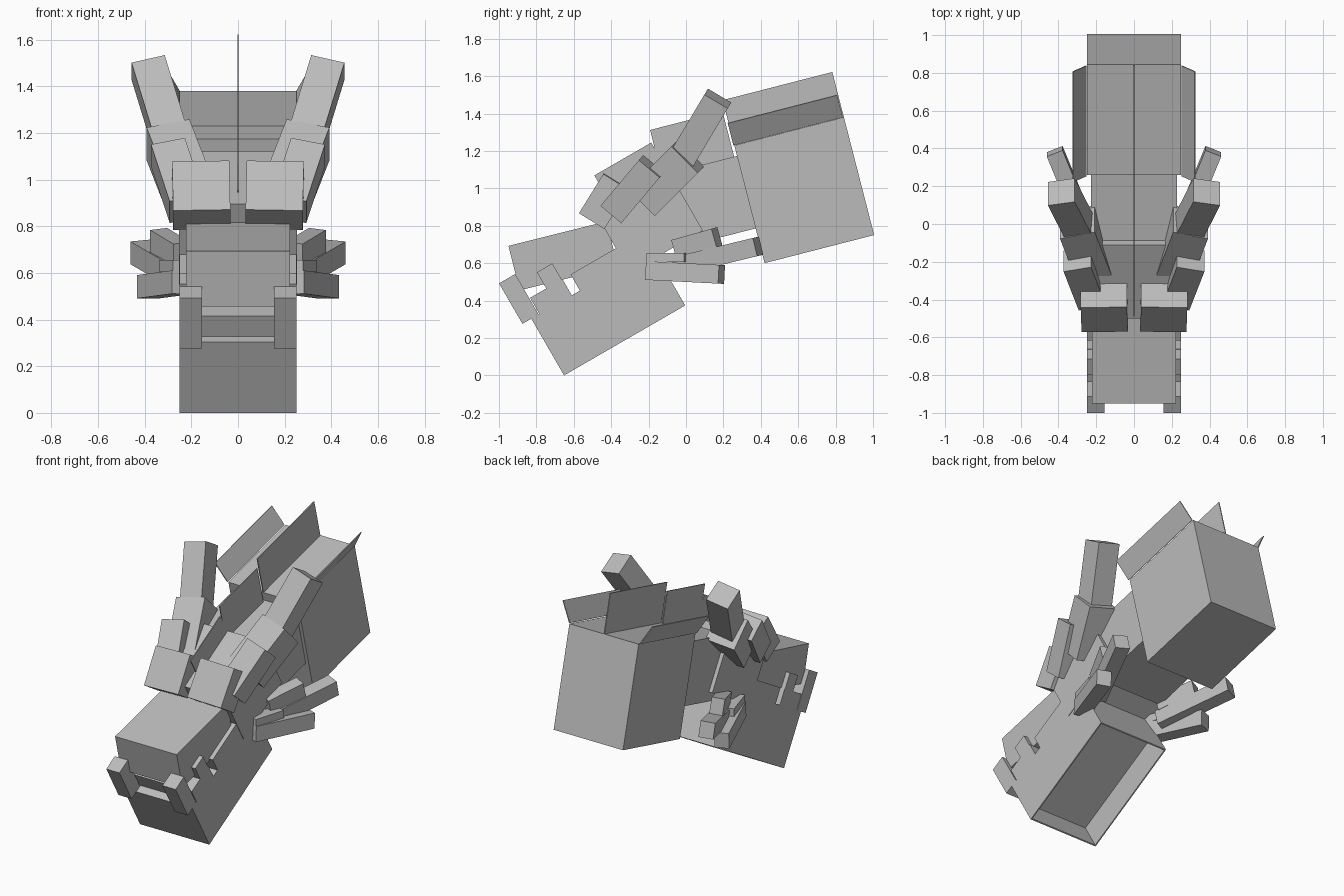
import bpy
import bmesh
from math import cos, sin, radians
from mathutils import Vector, Matrix

if "Cube" in bpy.data.objects:
    bpy.data.objects.remove(bpy.data.objects["Cube"], do_unlink=True)

grey = bpy.data.materials.new("plain grey")
grey.use_nodes = True
COLOUR = (0.5, 0.5, 0.5, 1)
grey.diffuse_color = COLOUR
grey.node_tree.nodes["Principled BSDF"].inputs["Base Color"].default_value = COLOUR


def block(name, centre, axes, size):
    """Flat-faced box with its own three unit axes."""
    bm = bmesh.new()
    bmesh.ops.create_cube(bm, size=1)
    for v in bm.verts:
        v.co = Vector(centre) + sum((a * s * c for a, s, c in zip(axes, size, v.co)), Vector())
    bmesh.ops.recalc_face_normals(bm, faces=bm.faces)
    mesh = bpy.data.meshes.new(name)
    bm.to_mesh(mesh)
    bm.free()
    mesh.materials.append(grey)
    obj = bpy.data.objects.new(name, mesh)
    bpy.context.collection.objects.link(obj)
    return obj


def tilted(name, frame, x, u, h):
    """Box given by ranges across, along and above a pitched frame."""
    (oy, oz), angle = frame
    a = radians(angle)
    along, up = Vector((0, cos(a), sin(a))), Vector((0, -sin(a), cos(a)))
    mid = [(r[0] + r[1]) / 2 for r in (x, u, h)]
    size = [r[1] - r[0] for r in (x, u, h)]
    centre = Vector((mid[0], oy, oz)) + along * mid[1] + up * mid[2]
    return block(name, centre, (Vector((1, 0, 0)), along, up), size)


def beam(name, start, end, width, depth, side=(1, 0, 0)):
    """Mirrored pair of boxes running from start to end."""
    for label, sx in (("left_", 1), ("right_", -1)):
        flip = Matrix.Diagonal((sx, 1, 1))
        a, b = flip @ Vector(start), flip @ Vector(end)
        along = (b - a).normalized()
        s = flip @ Vector(side)
        s = (s - along * s.dot(along)).normalized()
        block(label + name, (a + b) / 2, (s, along, s.cross(along)),
              (width, (b - a).length, depth))


def pair(name, frame, x, u, h):
    tilted("left_" + name, frame, x, u, h)
    tilted("right_" + name, frame, (-x[1], -x[0]), u, h)


JAW = ((-0.652, 0.0), 30)
SNOUT = ((-0.89, 0.455), 14)
FRONT_NECK = ((-0.13, 1.07), 14.4)
REAR_NECK = ((0.42, 0.60), 14.4)
FIN = (-0.003, 0.003)
HALF = (-0.25, 0.25)

# Lower jaw: slab with a hollow underside
tilted("jaw_slab", JAW, HALF, (0, 0.748), (0.18, 0.35))
pair("jaw_side", JAW, (0.242, 0.25), (0, 0.748), (0, 0.18))
tilted("jaw_front", JAW, HALF, (0, 0.008), (0, 0.18))
tilted("jaw_back", JAW, HALF, (0.74, 0.748), (0, 0.18))

# Gums and teeth
tilted("front_gum", JAW, HALF, (0.05, 0.25), (0.35, 0.45))
tilted("rear_gum", JAW, HALF, (0.30, 0.70), (0.35, 0.45))
pair("tusk", JAW, (0.155, 0.25), (-0.055, 0.045), (0.35, 0.60))
pair("tooth", JAW, (0.155, 0.25), (0.15, 0.245), (0.45, 0.55))

# Snout and skull
tilted("snout", SNOUT, (-0.222, 0.222), (0, 0.54), (0, 0.245))
tilted("skull", JAW, (-0.253, 0.253), (0.58, 1.03), (0.30, 0.70))
tilted("skull_fin", JAW, FIN, (0.675, 1.026), (0.70, 0.845))

# Neck sections with their crest fins
tilted("front_neck", FRONT_NECK, (-0.228, 0.228), (0, 0.42), (-0.40, 0))
tilted("front_neck_fin", FRONT_NECK, FIN, (0, 0.40), (0, 0.25))
tilted("rear_neck", REAR_NECK, HALF, (0, 0.605), (0, 0.65))
tilted("rear_neck_fin", REAR_NECK, FIN, (0, 0.605), (0.65, 0.90))
beam("flared_fin", (0.288, 0.238, 1.29), (0.288, 0.823, 1.44), 0.14, 0.006,
     side=(0.07, -0.03, 0.12))

# Brows and horns
beam("brow", (0.155, -0.503, 0.827), (0.16, -0.373, 1.037), 0.245, 0.16)
beam("horn_base", (0.21, -0.22, 0.94), (0.30, 0.01, 1.17), 0.19, 0.20)
beam("horn_tip", (0.29, -0.015, 1.17), (0.385, 0.17, 1.48), 0.147, 0.145)
beam("side_horn", (0.22, -0.39, 0.874), (0.30, -0.185, 1.118), 0.15, 0.145)

# Cheek spines
beam("upper_spine", (0.24, -0.05, 0.68), (0.34, 0.165, 0.74), 0.08, 0.10)
beam("long_spine", (0.24, -0.05, 0.585), (0.42, 0.385, 0.69), 0.09, 0.10)
beam("lower_spine", (0.24, -0.2, 0.56), (0.39, 0.19, 0.54), 0.09, 0.10)
beam("short_spine", (0.24, -0.2, 0.63), (0.30, 0.0, 0.63), 0.08, 0.05)
